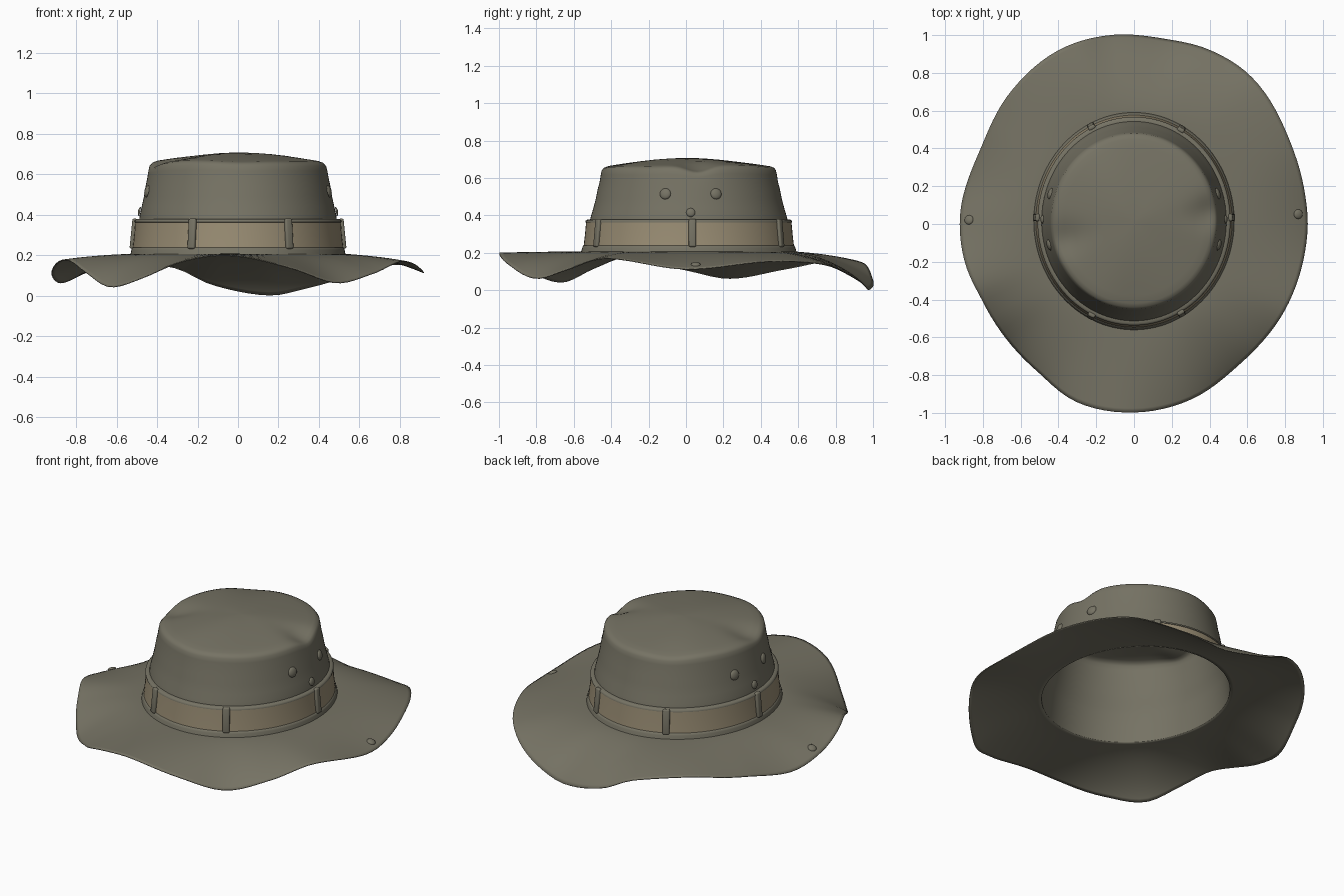
import bpy, bmesh, math
from mathutils import Vector, Matrix

if "Cube" in bpy.data.objects:
    bpy.data.objects.remove(bpy.data.objects["Cube"])

SEG = 120

def material(name, col):
    m = bpy.data.materials.new(name)
    m.diffuse_color = (*col, 1)
    m.use_nodes = True
    m.node_tree.nodes["Principled BSDF"].inputs["Base Color"].default_value = m.diffuse_color
    return m

OLIVE = material("olive_cloth", (0.180, 0.170, 0.127))
TAN = material("tan_band", (0.322, 0.268, 0.175))

def finish(bm, name, mat, angle=40):
    me = bpy.data.meshes.new(name)
    bm.to_mesh(me)
    bm.free()
    ob = bpy.data.objects.new(name, me)
    bpy.context.collection.objects.link(ob)
    me.materials.append(mat)
    bpy.ops.object.select_all(action='DESELECT')
    ob.select_set(True)
    bpy.context.view_layer.objects.active = ob
    bpy.ops.object.shade_smooth_by_angle(angle=math.radians(angle))
    return ob

def loft(name, mat, rows, point, cap=False, angle=40):
    """Skin closed rings; point(row, theta) gives each vertex."""
    bm = bmesh.new()
    rings = [[bm.verts.new(point(r, 2 * math.pi * k / SEG)) for k in range(SEG)] for r in rows]
    for a, b in zip(rings, rings[1:]):
        for k in range(SEG):
            n = (k + 1) % SEG
            bm.faces.new((a[k], b[k], b[n], a[n]))
    if cap:
        bm.faces.new(rings[0])
    return finish(bm, name, mat, angle)

def periodic(keys, deg):
    """Smooth curve through (degree, value) keys around a full turn."""
    n = len(keys)
    ext = [(keys[i % n][0] + 360 * (i // n), keys[i % n][1]) for i in range(-2, n + 3)]
    deg = (deg - keys[0][0]) % 360 + keys[0][0]
    for i in range(1, len(ext) - 2):
        (x0, y0), (x1, y1), (x2, y2), (x3, y3) = ext[i - 1:i + 3]
        if x1 <= deg <= x2:
            h = x2 - x1
            t = (deg - x1) / h
            m1, m2 = (y2 - y0) / (x2 - x0) * h, (y3 - y1) / (x3 - x1) * h
            return ((2*t**3 - 3*t*t + 1) * y1 + (t**3 - 2*t*t + t) * m1
                    + (3*t*t - 2*t**3) * y2 + (t**3 - t*t) * m2)

# Brim: outline radius and edge height by direction
RADIUS = [(0, .92), (12, .92), (29, .937), (52, .998), (67, 1.005), (81, .994), (97, 1.008), (113, 1.004),
          (134, .955), (154, .905), (177, .922), (193, .918), (208, .9), (236, .932),
          (252, .99), (270, .998), (288, .977), (307, .93), (331, .92), (348, .917)]
EDGE_Z = [(0, .115), (28, .155), (48, .14), (62, .075), (70, .04), (81, .004), (97, .055), (108, .14),
          (125, .165), (145, .115), (165, .065), (180, .11), (200, .18), (213, .12), (226, .045),
          (240, .09), (255, .175), (268, .2), (285, .14), (301, .065), (316, .11), (332, .172)]

def brim_point(t, a):
    deg = math.degrees(a)
    c, s = math.cos(a), math.sin(a)
    drop = .207 - periodic(EDGE_Z, deg)
    inner = Vector((.502 * c, .015 + .556 * s, 0))
    outer = Vector((c, s, 0)) * periodic(RADIUS, deg)
    g = t + .7 * drop * (t * t - t ** 4)
    p = inner.lerp(outer, g)
    p.z = .207 - drop * t ** 1.8
    return p

brim = loft("brim", OLIVE, [i / 20 for i in range(21)], brim_point, angle=180)
thick = brim.modifiers.new("thickness", 'SOLIDIFY')
thick.thickness = .005
thick.offset = -1

# Crown: oval rings (half width, half depth, height), top to bottom
def oval(r, a):
    return Vector((r[0] * math.cos(a), .015 + r[1] * math.sin(a), r[2]))

def crown_point(r, a):
    p = oval(r, a)
    # soft sag and side dents of the worn cloth top
    if p.z > .55:
        f = min((p.z - .55) / .1, 1)
        for x, y, d, w in ((.40, .06, .035, .08), (-.36, -.08, .028, .09),
                           (0, -.44, .010, .15), (-.2, .43, .012, .12)):
            p.z -= f * d * math.exp(-((p.x - x) ** 2 + (p.y - y) ** 2) / w ** 2)
        p.z += .005 * math.sin(3 * a + .6) * f * r[0] / .44
    return p

CROWN = [(.02, .02, .707), (.09, .09, .704), (.17, .18, .697), (.25, .265, .688), (.32, .34, .680),
         (.37, .395, .673), (.407, .435, .667), (.427, .456, .659), (.438, .466, .645), (.443, .471, .62),
         (.449, .477, .58), (.457, .487, .54), (.465, .497, .49), (.476, .51, .44),
         (.485, .522, .40), (.489, .53, .37), (.495, .541, .30), (.50, .551, .235), (.502, .556, .205)]
loft("crown", OLIVE, CROWN, crown_point, cap=True, angle=60)

# Tan band, with slim olive hems above and below
loft("hat_band", TAN, [(.495, .535, .366), (.509, .549, .365), (.513, .555, .30), (.520, .562, .238)], oval)
loft("band_top_hem", OLIVE, [(.489, .528, .379), (.502, .541, .378), (.511, .551, .372), (.511, .552, .363),
                             (.506, .547, .361)], oval, angle=60)
loft("band_bottom_hem", OLIVE, [(.514, .556, .241), (.523, .565, .238), (.527, .570, .226),
                                (.531, .576, .205)], oval, angle=60)

def facing(pos, normal):
    """Matrix with local z along normal and local y as upright as possible."""
    z = normal.normalized()
    x = Vector((0, 0, 1)).cross(z)
    x = x.normalized() if x.length > 1e-3 else Vector((1, 0, 0))
    m = Matrix((x, z.cross(x), z)).transposed().to_4x4()
    m.translation = pos
    return m

def oval_normal(rx, ry, a, up):
    n = Vector((math.cos(a) / rx, math.sin(a) / ry, 0)).normalized()
    return Vector((n.x, n.y, up))

# Six belt loops holding the band
for i, deg in enumerate((2, 61, 116, 178, 244, 299)):
    a = math.radians(deg)
    bm = bmesh.new()
    bmesh.ops.create_cube(bm, size=1)
    bmesh.ops.scale(bm, vec=(.040, .150, .024), verts=bm.verts)
    bmesh.ops.bevel(bm, geom=bm.edges[:], offset=.009, segments=3, affect='EDGES', profile=.5)
    bm.transform(facing(oval((.517, .558, .306), a), oval_normal(.517, .558, a, .1)))
    finish(bm, f"belt_loop_{i + 1}", OLIVE, 60)

def stud(name, pos, normal, r):
    """Domed button; the hidden back half is cut away."""
    bm = bmesh.new()
    bmesh.ops.create_uvsphere(bm, u_segments=20, v_segments=10, radius=r)
    bmesh.ops.delete(bm, geom=[v for v in bm.verts if v.co.z < -.001], context='VERTS')
    bmesh.ops.scale(bm, vec=(1, 1, .45), verts=bm.verts)
    bm.transform(facing(pos + normal.normalized() * .002, normal))
    finish(bm, name, OLIVE, 60)

# Vent eyelets and a small stud on each side of the crown
for side, label in ((1, "right"), (-1, "left")):
    for part, y, z, rx, ry, r in (("front_vent", -.11, .515, .461, .492, .03),
                                  ("back_vent", .16, .515, .461, .492, .03),
                                  ("small_stud", .025, .415, .482, .518, .024)):
        a = math.asin((y - .015) / ry)
        a = a if side > 0 else math.pi - a
        stud(f"{label}_{part}", oval((rx, ry, z), a), oval_normal(rx, ry, a, .2), r)

# Snap on each side of the brim
for label, deg in (("right", 3.3), ("left", 178.7)):
    a = math.radians(deg)
    p = brim_point(.87, a)
    n = (brim_point(.92, a) - p).cross(brim_point(.87, a + .02) - p)
    stud(f"{label}_brim_snap", p, n, .025)
